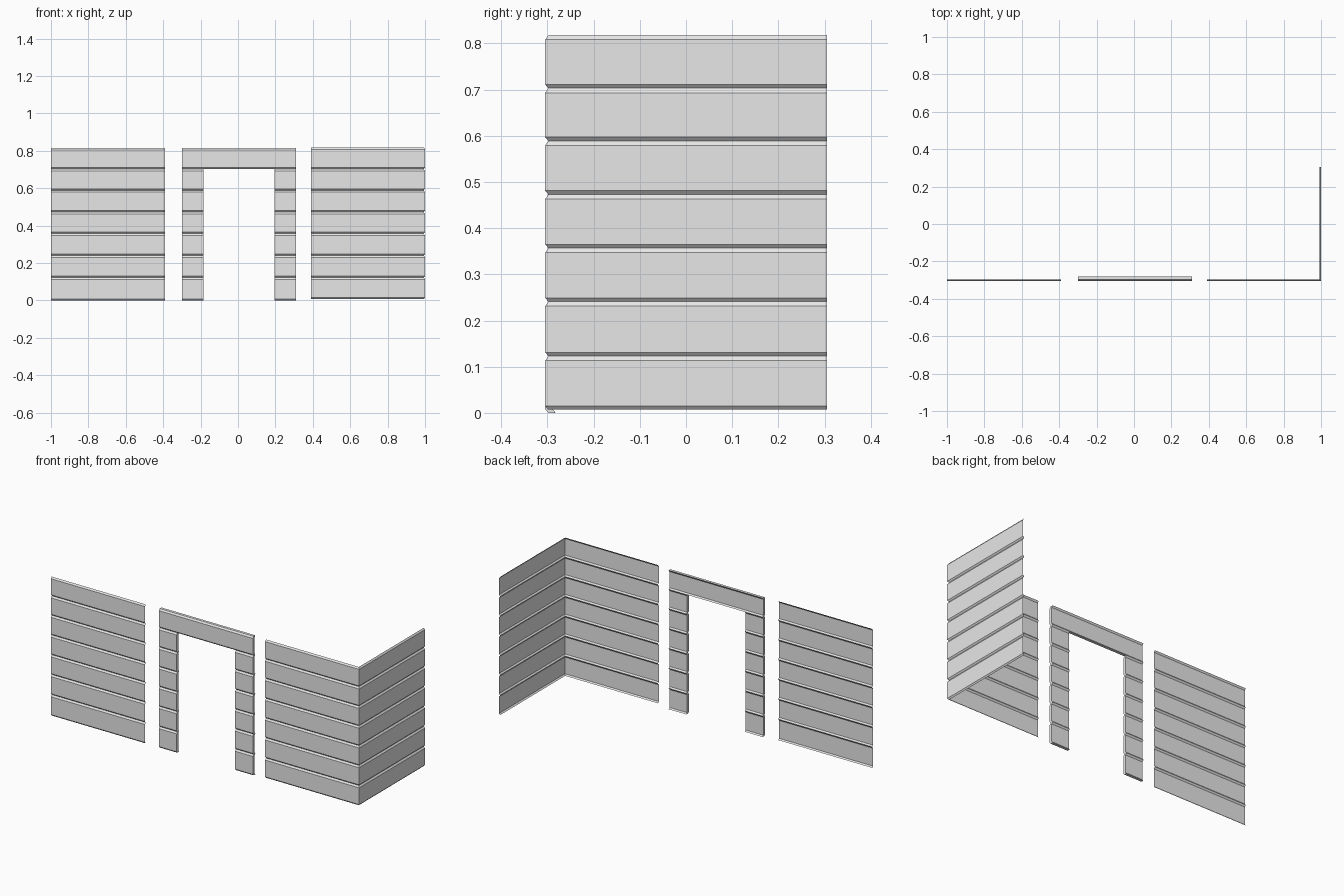
import bpy
import bmesh

if "Cube" in bpy.data.objects:
    bpy.data.objects.remove(bpy.data.objects["Cube"])

FRONT = -0.305    # outer plane of the front walls
DEPTH = 0.007     # depth of the grooves between boards
THICK = 0.016     # thickness of the doorway boards
GROOVES = [0.123, 0.241, 0.357, 0.473, 0.589, 0.703]

siding = bpy.data.materials.new("siding_grey")
siding.diffuse_color = (0.8, 0.8, 0.8, 1)
siding.use_nodes = True
siding.node_tree.nodes["Principled BSDF"].inputs["Base Color"].default_value = siding.diffuse_color


def board_profile(levels):
    """Bevelled boards between successive groove levels, as (depth, z)."""
    pts = [(DEPTH, levels[0])]
    for low, high in zip(levels, levels[1:]):
        pts += [(0, low + 0.008), (0, high - 0.010), (DEPTH, high)]
    return pts


def finish(bm, name):
    mesh = bpy.data.meshes.new(name)
    bm.to_mesh(mesh)
    bm.free()
    mesh.materials.append(siding)
    obj = bpy.data.objects.new(name, mesh)
    bpy.context.collection.objects.link(obj)


def sheet_wall(name, path, levels):
    """Thin siding: sweep the board profile along a plan path."""
    bm = bmesh.new()
    rows = [[bm.verts.new((*p, z)) for p in path(d)]
            for d, z in board_profile(levels)]
    for a, b in zip(rows, rows[1:]):
        for i in range(len(a) - 1):
            bm.faces.new((a[i], a[i + 1], b[i + 1], b[i]))
    finish(bm, name)


def thick_boards(name, x0, x1, levels):
    """Thick siding: the profile and its offset copy, closed all round."""
    prof = board_profile(levels)
    bm = bmesh.new()
    rows = [[bm.verts.new((x, FRONT + d + t, z))
             for x, t in ((x0, 0), (x1, 0), (x1, THICK), (x0, THICK))]
            for d, z in prof]
    for a, b in zip(rows, rows[1:]):
        for i in range(4):
            j = (i + 1) % 4
            bm.faces.new((a[i], a[j], b[j], b[i]))
    bm.faces.new(rows[0][::-1])
    bm.faces.new(rows[-1])
    bmesh.ops.recalc_face_normals(bm, faces=bm.faces)
    finish(bm, name)


# Plain wall on the left
sheet_wall("left_wall", lambda d: [(-1, FRONT + d), (-0.39, FRONT + d)],
           [0.0] + GROOVES + [0.815])

# Corner wall on the right, mitred where it turns back
sheet_wall("corner_wall",
           lambda d: [(0.39, FRONT + d), (1 - d, FRONT + d), (1 - d, -FRONT)],
           [0.007] + GROOVES + [0.818])

# Doorway: two jambs under one full-width lintel board
thick_boards("left_jamb", -0.30, -0.185, [0.0] + GROOVES)
thick_boards("right_jamb", 0.195, 0.31, [0.0] + GROOVES)
thick_boards("lintel", -0.30, 0.31, [GROOVES[-1], 0.815])
